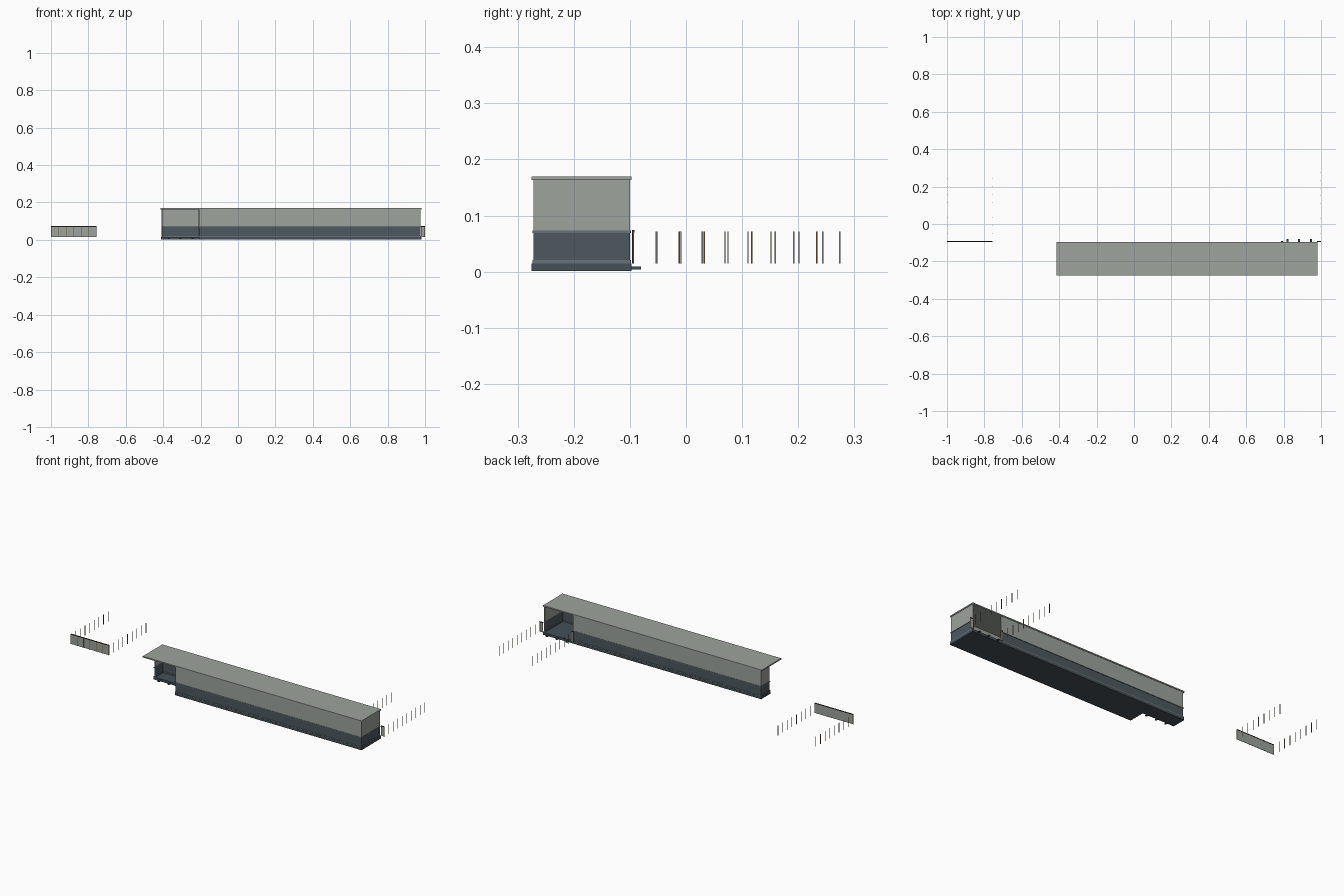
import bpy, bmesh

if "Cube" in bpy.data.objects:
    bpy.data.objects.remove(bpy.data.objects["Cube"])


def mat(name, rgb):
    m = bpy.data.materials.new(name)
    m.diffuse_color = (*rgb, 1)
    m.use_nodes = True
    m.node_tree.nodes["Principled BSDF"].inputs["Base Color"].default_value = m.diffuse_color
    return m


GREY = mat("pale_grey", (0.34, 0.37, 0.34))
SLATE = mat("dark_slate", (0.072, 0.098, 0.113))
BASE = mat("base_slate", (0.058, 0.08, 0.095))
TRIM = mat("trim_grey", (0.14, 0.17, 0.18))
BROWN = mat("post_brown", (0.19, 0.12, 0.045))
BLACK = mat("rail_dark", (0.03, 0.025, 0.02))


def boxes(name, material, items):
    """One object made of boxes given as (x0, x1, y0, y1, z0, z1)."""
    bm = bmesh.new()
    for x0, x1, y0, y1, z0, z1 in items:
        vs = bmesh.ops.create_cube(bm, size=1)["verts"]
        for v in vs:
            v.co.x = x1 if v.co.x > 0 else x0
            v.co.y = y1 if v.co.y > 0 else y0
            v.co.z = z1 if v.co.z > 0 else z0
    finish(name, material, bm)


def finish(name, material, bm):
    bmesh.ops.recalc_face_normals(bm, faces=bm.faces)
    me = bpy.data.meshes.new(name)
    bm.to_mesh(me)
    bm.free()
    me.materials.append(material)
    bpy.context.collection.objects.link(bpy.data.objects.new(name, me))


# Floor slab with the notch at the front left corner
X0, X1, Y0, Y1, NX, NY = -0.412, 0.98, -0.275, -0.097, -0.208, -0.18
bm = bmesh.new()
outline = [(NX, Y0), (X1, Y0), (X1, Y1), (X0, Y1), (X0, NY), (NX, NY)]
face = bm.faces.new([bm.verts.new((x, y, 0.001)) for x, y in outline])
top = bmesh.ops.extrude_face_region(bm, geom=[face])["geom"]
for v in top:
    if isinstance(v, bmesh.types.BMVert):
        v.co.z = 0.015
finish("floor_slab", BASE, bm)

# Walls: dark below, pale above, with trims at the foot, waist and eaves
T = 0.004
walls = {
    "front_wall": (NX, 0.977, -0.272, -0.272 + T),
    "right_wall": (0.977 - T, 0.977, -0.272, -0.100),
    "back_wall": (-0.408, 0.79, -0.100 - T, -0.100),
    "left_wall": (-0.408, -0.408 + T, NY, -0.100),
    "notch_wall": (NX, NX + T, -0.272, NY),
}
trims = []
for name, (a, b, c, d) in walls.items():
    boxes(name + "_lower", SLATE, [(a, b, c, d, 0.015, 0.07)])
    boxes(name + "_upper", GREY, [(a, b, c, d, 0.07, 0.164)])
    for z0, z1 in ((0.015, 0.021), (0.069, 0.073)):
        trims.append((a - 0.002, b + 0.002, c - 0.002, d + 0.002, z0, z1))
boxes("wall_trims", TRIM, trims)

# Flat roof overhanging the notch
boxes("roof", GREY, [(-0.415, 0.98, Y0, Y1, 0.163, 0.17)])

# Door jambs beside both openings
boxes("door_jambs", GREY, [
    (NX - T, NX, NY, NY + T, 0.015, 0.164),
    (-0.408, -0.400, NY, NY + T, 0.015, 0.164),
    (0.969, 0.977, -0.104, -0.100, 0.015, 0.164)])

# Step brackets under both openings
boxes("step_brackets", BASE,
      [(x, x + 0.01, Y1 - 0.002, -0.08, 0.004, 0.009) for x in (0.815, 0.878, 0.941)]
      + [(x, x + 0.01, NY - 0.017, NY + 0.002, 0.004, 0.009) for x in (-0.375, -0.312, -0.249)])

# Rows of thin barrier posts running back from each barrier
PY, R, PZ0, PZ1 = -0.094, 0.0012, 0.015, 0.072


def posts(name, material, points):
    boxes(name, material, [(x - R, x + R, y - R, y + R, PZ0, PZ1) for x, y in points])


rows = [(x, PY + k * 0.0422) for x in (-0.999, -0.757) for k in range(1, 9)]
rows += [(x, PY + k * 0.0409) for x in (0.786, 0.999) for k in range(1, 10)]
posts("brown_posts", BROWN, rows[::2])
posts("grey_posts", GREY, rows[1::2])
posts("barrier_posts", BROWN,
      [(-0.999 + k * 0.0403, PY - 0.001) for k in range(7)] + [(0.786, PY), (0.999, PY)])

# Barrier panels with dark top rails
spans = [(-1.0, -0.756), (0.785, 0.797), (0.978, 1.0)]
boxes("barrier_panels", GREY, [(a, b, PY - 0.001, PY + 0.001, 0.016, 0.071) for a, b in spans])
boxes("barrier_rails", BLACK, [(a, b, PY - 0.002, PY + 0.002, 0.070, 0.074) for a, b in spans])
